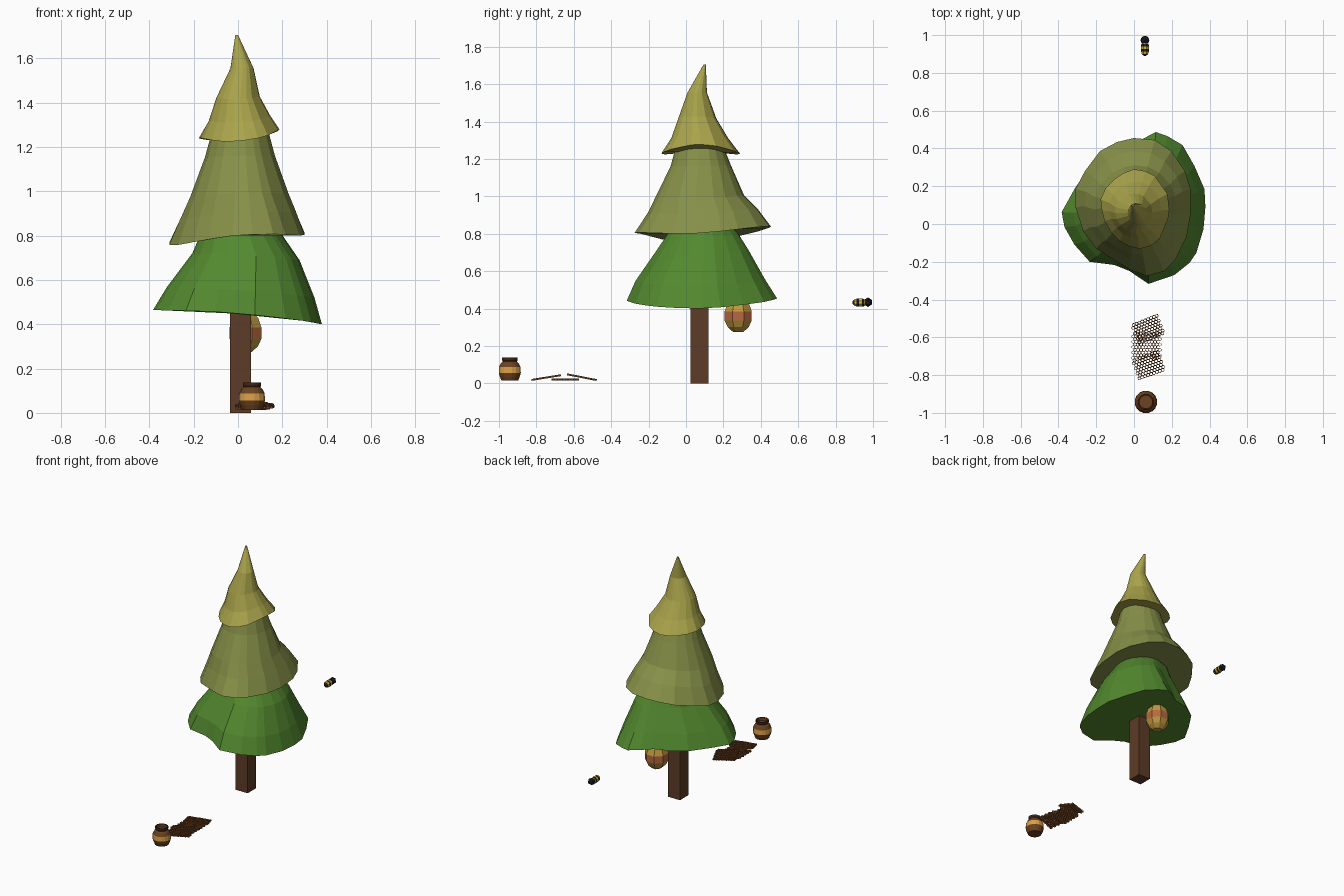
import bpy, bmesh
from math import sin, cos, atan2, hypot, pi, sqrt, radians
from mathutils import Matrix, Vector

if "Cube" in bpy.data.objects:
    bpy.data.objects.remove(bpy.data.objects["Cube"])

def mat(name, *rgb):
    m = bpy.data.materials.new(name)
    m.diffuse_color = (*rgb, 1)
    m.use_nodes = True
    m.node_tree.nodes["Principled BSDF"].inputs["Base Color"].default_value = m.diffuse_color
    return m

GREEN = mat("deep_green", .085, .25, .028)
OLIVE = mat("olive", .24, .28, .065)
LIME = mat("yellow_olive", .40, .37, .07)
BARK = mat("bark", .11, .045, .02)
GOLD = mat("gold", .52, .32, .05)
RUST = mat("rust", .47, .14, .05)
WAX = mat("wax", .24, .08, .02)
CLAY = mat("clay", .15, .055, .015)
AMBER = mat("amber", .70, .35, .065)
DARK = mat("dark_clay", .05, .02, .01)
YELLOW = mat("yellow", .70, .45, .04)
BLACK = mat("black", .012, .012, .016)

def finish(name, bm, mats, matrix=Matrix()):
    bmesh.ops.remove_doubles(bm, verts=bm.verts, dist=1e-5)
    bmesh.ops.recalc_face_normals(bm, faces=bm.faces)
    me = bpy.data.meshes.new(name)
    bm.to_mesh(me)
    bm.free()
    ob = bpy.data.objects.new(name, me)
    ob.matrix_world = matrix
    for m in mats:
        me.materials.append(m)
    bpy.context.collection.objects.link(ob)
    return ob

def loft(name, rings, mats, bands=None, matrix=Matrix()):
    """Skin closed rings of points and cap both ends."""
    bm = bmesh.new()
    vs = [[bm.verts.new(p) for p in r] for r in rings]
    n = len(vs[0])
    for k in range(len(vs) - 1):
        for i in range(n):
            j = (i + 1) % n
            f = bm.faces.new((vs[k][i], vs[k][j], vs[k + 1][j], vs[k + 1][i]))
            f.material_index = bands[k] if bands else 0
    for k, b in ((0, 0), (-1, -1)):
        f = bm.faces.new(vs[k])
        f.material_index = bands[b] if bands else 0
    return finish(name, bm, mats, matrix)

def lathe(name, profile, sides, mats, bands, matrix):
    rings = [[(r * cos(2 * pi * (i + .5) / sides), r * sin(2 * pi * (i + .5) / sides), z)
              for i in range(sides)] for r, z in profile]
    return loft(name, rings, mats, bands, matrix)

def foliage(name, rim, wave, levels, material):
    """Skirt whose wavy rim blends into rounder rings further up."""
    cx, cy = .01, .075
    polar = [(atan2(y - cy, x - cx), hypot(x - cx, y - cy)) for x, y in rim]
    mean = sum(r for _, r in polar) / len(polar)
    zc, ax, by, c2 = wave
    dz = [ax * cos(a) + by * sin(a) + c2 * cos(2 * a) for a, _ in polar]
    rings = [[(x, y, zc + d) for (x, y), d in zip(rim, dz)]]
    for z, r, lx, ly, w in levels:
        rings.append([(lx + cos(a) * r * ((1 - w) * q / mean + w),
                       ly + sin(a) * r * ((1 - w) * q / mean + w),
                       z + d * (1 - w)) for (a, q), d in zip(polar, dz)])
    return loft(name, rings, [material])

# Trunk
bm = bmesh.new()
bmesh.ops.create_cube(bm, size=1, matrix=Matrix.Translation((.011, .072, .25))
                      @ Matrix.Diagonal((.094, .094, .5, 1)))
finish("trunk", bm, [BARK])

# Three foliage tiers
foliage("lower_foliage",
        [(.378, .09), (.373, .185), (.32, .307), (.257, .418), (.177, .465), (.115, .487),
         (.045, .45), (-.024, .40), (-.14, .37), (-.235, .307), (-.315, .185), (-.383, .063),
         (-.368, -.016), (-.315, -.11), (-.235, -.20), (-.103, -.217), (-.024, -.249),
         (.077, -.317), (.214, -.27), (.294, -.206), (.33, -.153), (.368, -.026)],
        (.444, -.032, .008, -.011),
        [(.55, .33, .02, .07, .25), (.71, .24, .04, .085, .5),
         (.80, .188, .02, .09, .8), (.86, .15, .015, .08, 1)], GREEN)
foliage("middle_foliage",
        [(.30, .053), (.30, .185), (.27, .28), (.198, .386), (.11, .445), (0, .455),
         (-.09, .434), (-.18, .386), (-.26, .28), (-.31, .185), (-.31, .09), (-.27, -.037),
         (-.20, -.13), (-.13, -.175), (-.024, -.24), (.066, -.275), (.16, -.25),
         (.214, -.196), (.278, -.07)],
        (.80, .023, .018, -.02),
        [(.905, .278, .01, .08, .3), (.99, .23, .01, .068, .6),
         (1.16, .16, .01, .077, .85), (1.26, .13, .01, .073, 1)], OLIVE)
foliage("upper_foliage",
        [(.187, .075), (.177, .16), (.11, .254), (.06, .28), (0, .29), (-.055, .27),
         (-.10, .24), (-.15, .19), (-.177, .13), (-.17, .07), (-.156, .016), (-.12, -.045),
         (-.077, -.09), (-.025, -.118), (.03, -.132), (.09, -.115), (.135, -.08), (.18, .026)],
        (1.243, .019, 0, .016),
        [(1.32, .145, .008, .072, .4), (1.42, .10, 0, .06, .8),
         (1.555, .052, .018, .06, 1), (1.705, .006, -.006, .10, 1)], LIME)

# Hive hanging under the branches
lathe("hive", [(.03, .275), (.06, .30), (.078, .335), (.078, .385), (.062, .428), (.03, .46)],
      8, [GOLD, RUST], [0, 0, 1, 0, 0], Matrix.Translation((.034, .279, 0)))

# Pot with a recessed mouth
lathe("pot", [(.045, .014), (.054, .035), (.06, .056), (.058, .088), (.048, .108), (.038, .117),
              (.042, .122), (.042, .138), (.034, .138), (.034, .118)],
      16, [CLAY, AMBER, DARK], [0, 0, 1, 0, 0, 0, 2, 2, 0], Matrix.Translation((.063, -.942, 0)))

# Honeycomb slabs: open hexagon lattices
def comb(name, loc, w, d, tilt, turn, pitch=.0165):
    bm = bmesh.new()
    R = pitch / sqrt(3)
    rows, cols = round(d / (1.5 * R)), round(w / pitch)
    for j in range(rows):
        for i in range(cols):
            x = (i - (cols - 1) / 2 + (j % 2) * .5 - .25) * pitch
            y = (j - (rows - 1) / 2) * 1.5 * R
            bm.faces.new([bm.verts.new((x + R * sin(k * pi / 3), y + R * cos(k * pi / 3), 0))
                          for k in range(6)])
    bmesh.ops.remove_doubles(bm, verts=bm.verts, dist=1e-4)
    cells = bm.faces[:]
    bmesh.ops.inset_individual(bm, faces=cells, thickness=.0022)
    bmesh.ops.delete(bm, geom=cells, context='FACES')
    m = (Matrix.Translation(loc) @ Matrix.Rotation(radians(tilt), 4, 'X')
         @ Matrix.Rotation(radians(turn), 4, 'Z'))
    ob = finish(name, bm, [WAX], m)
    s = ob.modifiers.new("thickness", 'SOLIDIFY')
    s.thickness = .01
    s.offset = 0

comb("comb_back", (.074, -.557, .033), .145, .12, -11, 22)
comb("comb_middle", (.066, -.645, .021), .15, .145, 0, 0)
comb("comb_front", (.077, -.747, .031), .145, .12, 9, 20)

# Bee: striped abdomen and faceted head
along_y = Matrix.Translation((.058, 0, .432)) @ Matrix.Rotation(-pi / 2, 4, 'X')
lathe("bee_body", [(.006, .89), (.018, .90), (.022, .912), (.023, .926), (.023, .94),
                   (.021, .953), (.012, .965)],
      8, [YELLOW, BLACK], [1, 0, 1, 0, 1, 0], along_y)
bm = bmesh.new()
bmesh.ops.create_icosphere(bm, subdivisions=1, radius=.026,
                           matrix=Matrix.Translation((.058, .973, .434)))
finish("bee_head", bm, [BLACK])
